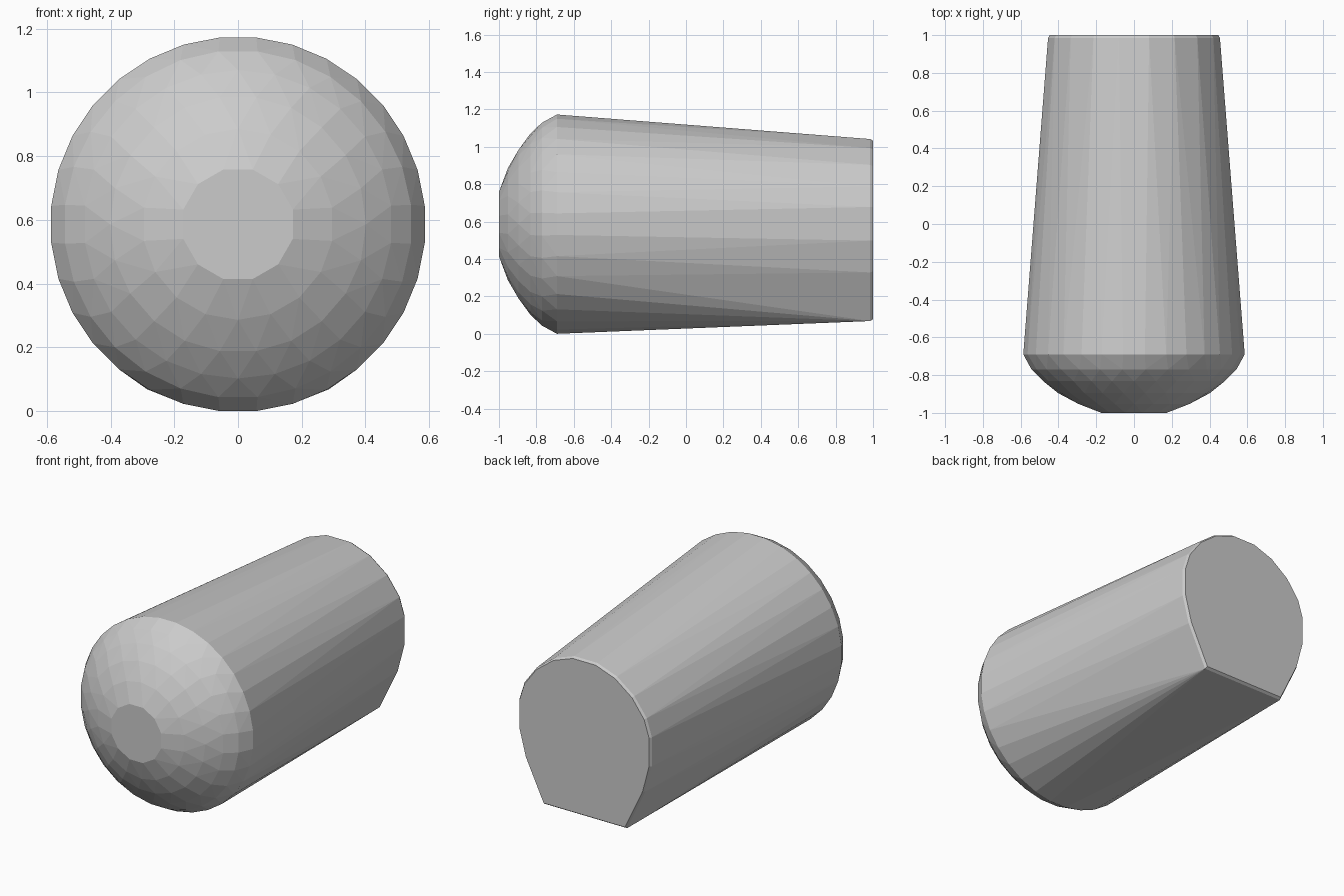
import bpy, bmesh
from math import sin, cos, pi, radians

if "Cube" in bpy.data.objects:
    bpy.data.objects.remove(bpy.data.objects["Cube"])

CZ = 0.588  # height of the long axis

bm = bmesh.new()

# Faceted domed nose: staggered rings (y, radius, sides, phase in steps)
rings = [(-1.0, 0.178, 12, 0.5), (-0.952, 0.30, 18, 0.0), (-0.895, 0.402, 22, 0.5),
         (-0.832, 0.484, 26, 0.0), (-0.77, 0.546, 28, 0.5), (-0.69, 0.589, 32, 0.5)]
for y, r, n, phase in rings:
    for i in range(n):
        a = 2 * pi * (i + phase) / n
        bm.verts.new((r * sin(a), y, CZ + r * cos(a)))

# Narrow end: round top, flat bottom, with a tiny bevelled rim
half = [(0.285, 0.07), (0.41, 0.33), (0.455, 0.50), (0.455, 0.68),
        (0.42, 0.79), (0.335, 0.905), (0.215, 0.995), (0.08, 1.043)]
for y, s in ((0.985, 1.0), (1.0, 0.98)):
    for x, z in half:
        for side in (-1, 1):
            bm.verts.new((side * x * s, y, CZ + (z - CZ) * s))

# Wrap nose and end into one tapered body
res = bmesh.ops.convex_hull(bm, input=bm.verts[:])
loose = [v for v in bm.verts if not v.link_faces]
bmesh.ops.delete(bm, geom=loose, context='VERTS')
bmesh.ops.dissolve_limit(bm, angle_limit=radians(1.0), verts=bm.verts[:], edges=bm.edges[:])
bmesh.ops.recalc_face_normals(bm, faces=bm.faces[:])

mesh = bpy.data.meshes.new("tapered_body")
bm.to_mesh(mesh)
bm.free()
body = bpy.data.objects.new("tapered_body", mesh)
bpy.context.collection.objects.link(body)

# Rest exactly on the ground
low = min(v.co.z for v in mesh.vertices)
for v in mesh.vertices:
    v.co.z -= low
